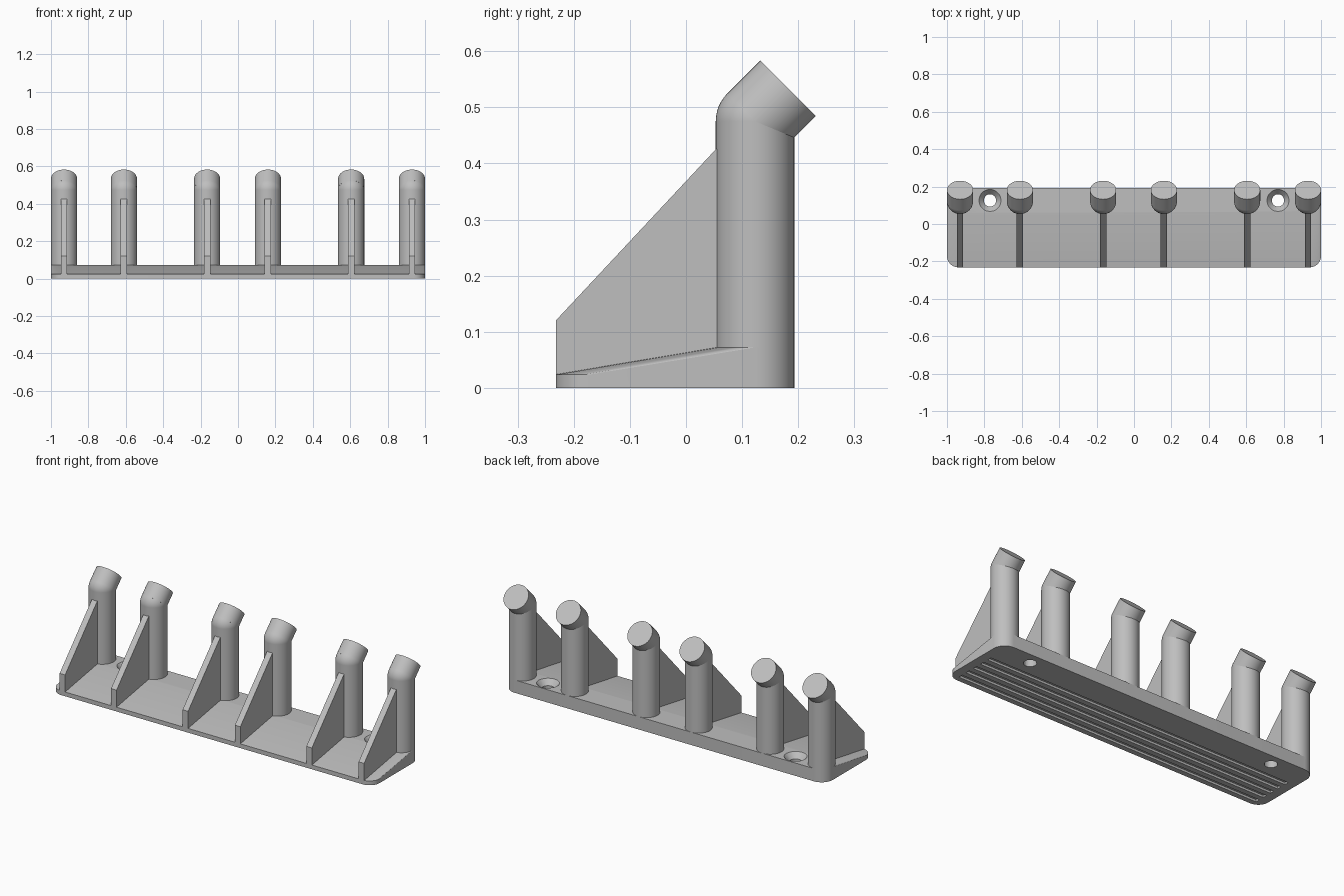
import bpy
import bmesh
import math
from mathutils import Matrix, Vector

if "Cube" in bpy.data.objects:
    bpy.data.objects.remove(bpy.data.objects["Cube"], do_unlink=True)

# Sizes
POST_X = (-0.93, -0.61, -0.165, 0.16, 0.605, 0.93)
POST_R, POST_Y, ELBOW_Z = 0.07, 0.123, 0.475
FRONT, FRONT_Z, BACK_Z = -0.232, 0.024, 0.072

grey = bpy.data.materials.new("plain grey")
grey.use_nodes = True
colour = (0.52, 0.52, 0.52, 1)
grey.diffuse_color = colour
grey.node_tree.nodes["Principled BSDF"].inputs["Base Color"].default_value = colour


def make(name, bm, smooth=True):
    """Turn a bmesh into a named object, smooth except at sharp edges."""
    bmesh.ops.recalc_face_normals(bm, faces=bm.faces)
    mesh = bpy.data.meshes.new(name)
    bm.to_mesh(mesh)
    bm.free()
    mesh.materials.append(grey)
    ob = bpy.data.objects.new(name, mesh)
    bpy.context.collection.objects.link(ob)
    if smooth:
        smooth_object(ob)
    return ob


def smooth_object(ob):
    bpy.ops.object.select_all(action="DESELECT")
    ob.select_set(True)
    bpy.context.view_layer.objects.active = ob
    bpy.ops.object.shade_smooth_by_angle(angle=math.radians(17))


def cylinder(bm, base, r1, r2, height, tilt=0.0, segments=48):
    """Cylinder or cone whose lower end is at base, tilted towards +y."""
    matrix = (Matrix.Translation(base) @ Matrix.Rotation(-tilt, 4, "X")
              @ Matrix.Translation((0, 0, height / 2)))
    return bmesh.ops.create_cone(bm, cap_ends=True, segments=segments, radius1=r1,
                                 radius2=r2, depth=height, matrix=matrix)


def cut(ob, cutter):
    """Subtract the cutter for good and remove it."""
    cutter.hide_render = True
    mod = ob.modifiers.new("cut", "BOOLEAN")
    mod.operation = "DIFFERENCE"
    mod.solver = "EXACT"
    mod.object = cutter
    bpy.context.view_layer.objects.active = ob
    bpy.ops.object.modifier_apply(modifier=mod.name)
    bpy.data.objects.remove(cutter, do_unlink=True)


# Sloping base: hull of low front discs and taller back discs
bm = bmesh.new()
for side in (-1, 1):
    r = 0.062
    cylinder(bm, (side * (1 - r), FRONT + r, 0), r, r, FRONT_Z)
    cylinder(bm, (side * (1 - POST_R), POST_Y, 0), POST_R, POST_R, BACK_Z)
hull = bmesh.ops.convex_hull(bm, input=bm.verts)
spare = {g for g in hull["geom_interior"] + hull["geom_unused"]
         if isinstance(g, bmesh.types.BMVert)}
bmesh.ops.delete(bm, geom=list(spare), context="VERTS")
hull_points = [v.co.copy() for v in bm.verts]
bm.free()
bm = bmesh.new()
for co in hull_points:
    bm.verts.new(co)
bmesh.ops.convex_hull(bm, input=bm.verts)
bmesh.ops.dissolve_limit(bm, angle_limit=0.005, verts=bm.verts, edges=bm.edges)
base = make("base", bm, smooth=False)

# Countersunk screw holes
for x in (-0.77, 0.77):
    bm = bmesh.new()
    cylinder(bm, (x, 0.126, -0.05), 0.033, 0.033, 0.2, segments=20)
    cut(base, make("hole_cutter", bm, smooth=False))
    bm = bmesh.new()
    cylinder(bm, (x, 0.126, BACK_Z - 0.03), 0.033, 0.06, 0.031, segments=20)
    cut(base, make("countersink_cutter", bm, smooth=False))

# Long grooves under the base
for i in range(5):
    bm = bmesh.new()
    place = Matrix.Translation((0, -0.19 + i * 0.055, 0)) @ Matrix.Diagonal((1.9, 0.025, 0.024, 1))
    bmesh.ops.create_cube(bm, size=1, matrix=place)
    cut(base, make("groove_cutter", bm, smooth=False))
smooth_object(base)

# Posts with a ball elbow and a tip bent backwards
for n, x in enumerate(POST_X, 1):
    bm = bmesh.new()
    elbow = Vector((x, POST_Y, ELBOW_Z))
    cylinder(bm, (x, POST_Y, 0.06), POST_R, POST_R, ELBOW_Z - 0.06)
    cylinder(bm, elbow, POST_R, POST_R, 0.083, tilt=math.radians(45))
    bmesh.ops.create_uvsphere(bm, u_segments=48, v_segments=24, radius=POST_R,
                              matrix=Matrix.Translation(elbow))
    make(f"post_{n}", bm)

    # Sloping rib bracing the front of the post
    profile = ((FRONT, 0.015), (FRONT, 0.12), (0.054, 0.426), (0.1, 0.426), (0.1, 0.06))
    bm = bmesh.new()
    face = bm.faces.new([bm.verts.new((x - 0.017, y, z)) for y, z in profile])
    side = bmesh.ops.extrude_face_region(bm, geom=[face])["geom"]
    bmesh.ops.translate(bm, vec=(0.034, 0, 0),
                        verts=[g for g in side if isinstance(g, bmesh.types.BMVert)])
    make(f"rib_{n}", bm, smooth=False)
